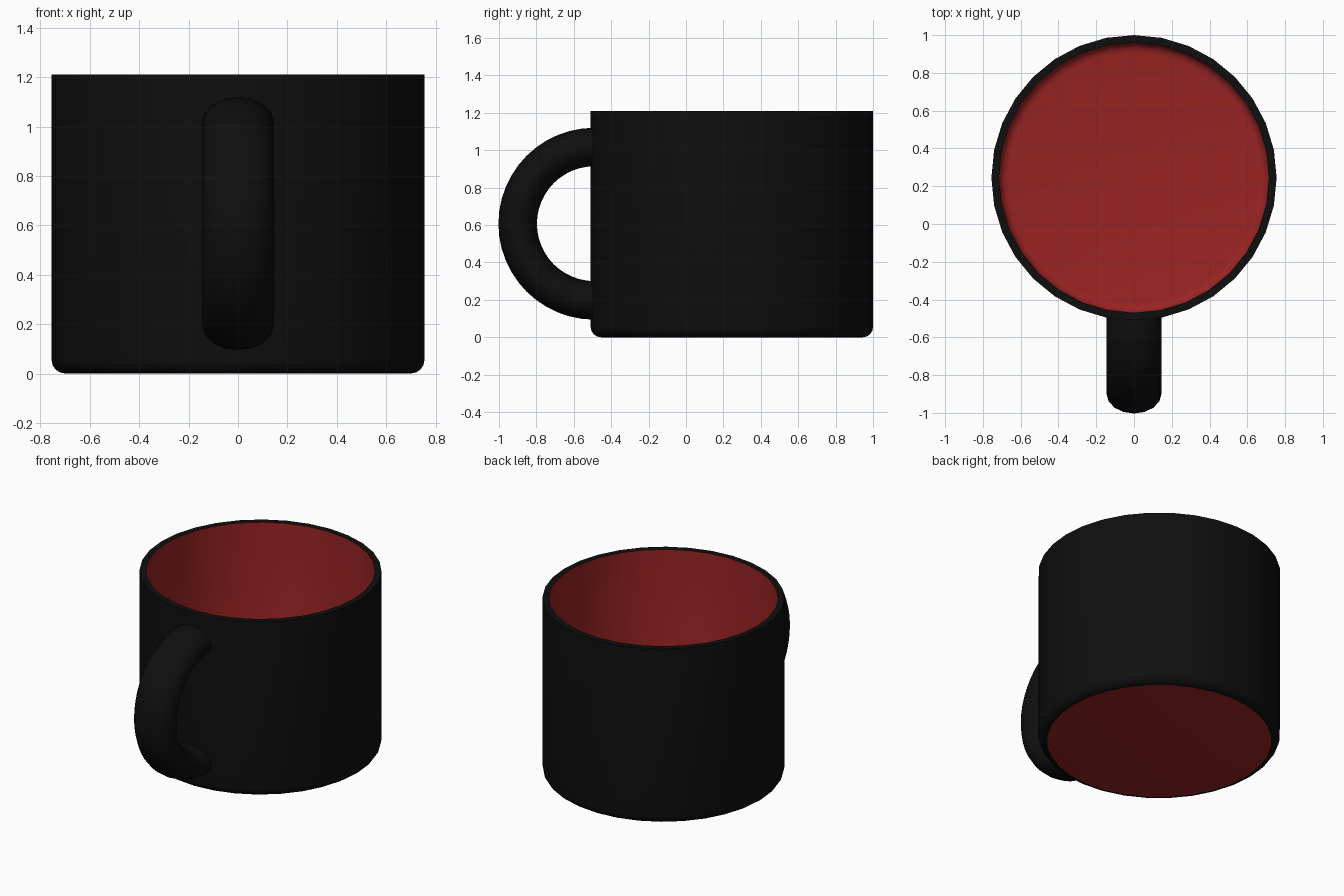
import bpy, bmesh, math

if "Cube" in bpy.data.objects:
    bpy.data.objects.remove(bpy.data.objects["Cube"])

CY = 0.245          # cup axis in y
SEG = 32            # sides of the cup
R, H, WALL, BEV = 0.755, 1.21, 0.04, 0.055


def material(name, rgb):
    m = bpy.data.materials.new(name)
    m.diffuse_color = (*rgb, 1)
    m.use_nodes = True
    m.node_tree.nodes["Principled BSDF"].inputs["Base Color"].default_value = m.diffuse_color
    return m


black = material("black glaze", (0.0045, 0.0045, 0.0045))
red = material("red glaze", (0.32, 0.017, 0.017))


def finish(name, bm, mats, angle=40):
    me = bpy.data.meshes.new(name)
    bm.to_mesh(me)
    bm.free()
    ob = bpy.data.objects.new(name, me)
    bpy.context.collection.objects.link(ob)
    for m in mats:
        me.materials.append(m)
    bpy.ops.object.select_all(action='DESELECT')
    ob.select_set(True)
    bpy.context.view_layer.objects.active = ob
    bpy.ops.object.shade_smooth_by_angle(angle=math.radians(angle))
    return ob


def corner(radius, z, b, steps=4):
    """Rounded bottom corner, from the floor edge up to the wall."""
    return [(radius - b + b * math.sin(t), z + b - b * math.cos(t))
            for t in (i * math.pi / 2 / steps for i in range(steps + 1))]


# Cup: outer wall up, over the rim, then down the inside
outer = corner(R, 0, BEV) + [(R, H)]
inner = [(R - WALL, H)] + corner(R - WALL, WALL, 0.05)[::-1]
profile = outer + inner
bm = bmesh.new()
rings = [[bm.verts.new((r * math.cos(a), CY + r * math.sin(a), z))
          for a in (2 * math.pi * i / SEG for i in range(SEG))]
         for r, z in profile]
for k in range(len(rings) - 1):
    lo, hi = rings[k], rings[k + 1]
    for i in range(SEG):
        j = (i + 1) % SEG
        f = bm.faces.new((lo[i], lo[j], hi[j], hi[i]))
        f.material_index = int(k >= len(outer))   # red lining inside
# Red base and red inner floor
bm.faces.new(rings[0][::-1]).material_index = 1
bm.faces.new(rings[-1]).material_index = 1
finish("cup", bm, (black, red))

# Handle: half ring with an oval section, ends sunk into the wall
HY, HZ, ARC, TUBE, HALF_W = -0.49, 0.607, 0.41, 0.103, 0.145
STEPS, SIDES = 24, 16
bm = bmesh.new()
rings = []
for s in range(STEPS + 1):
    t = math.pi * s / STEPS
    ring = []
    for i in range(SIDES):
        a = 2 * math.pi * i / SIDES
        rad = ARC + TUBE * math.cos(a)
        ring.append(bm.verts.new((HALF_W * math.sin(a),
                                  HY - rad * math.sin(t),
                                  HZ + rad * math.cos(t))))
    rings.append(ring)
for lo, hi in zip(rings, rings[1:]):
    for i in range(SIDES):
        j = (i + 1) % SIDES
        bm.faces.new((lo[i], lo[j], hi[j], hi[i]))
bm.faces.new(rings[0][::-1])
bm.faces.new(rings[-1])
bmesh.ops.recalc_face_normals(bm, faces=bm.faces)
finish("handle", bm, (black,))
